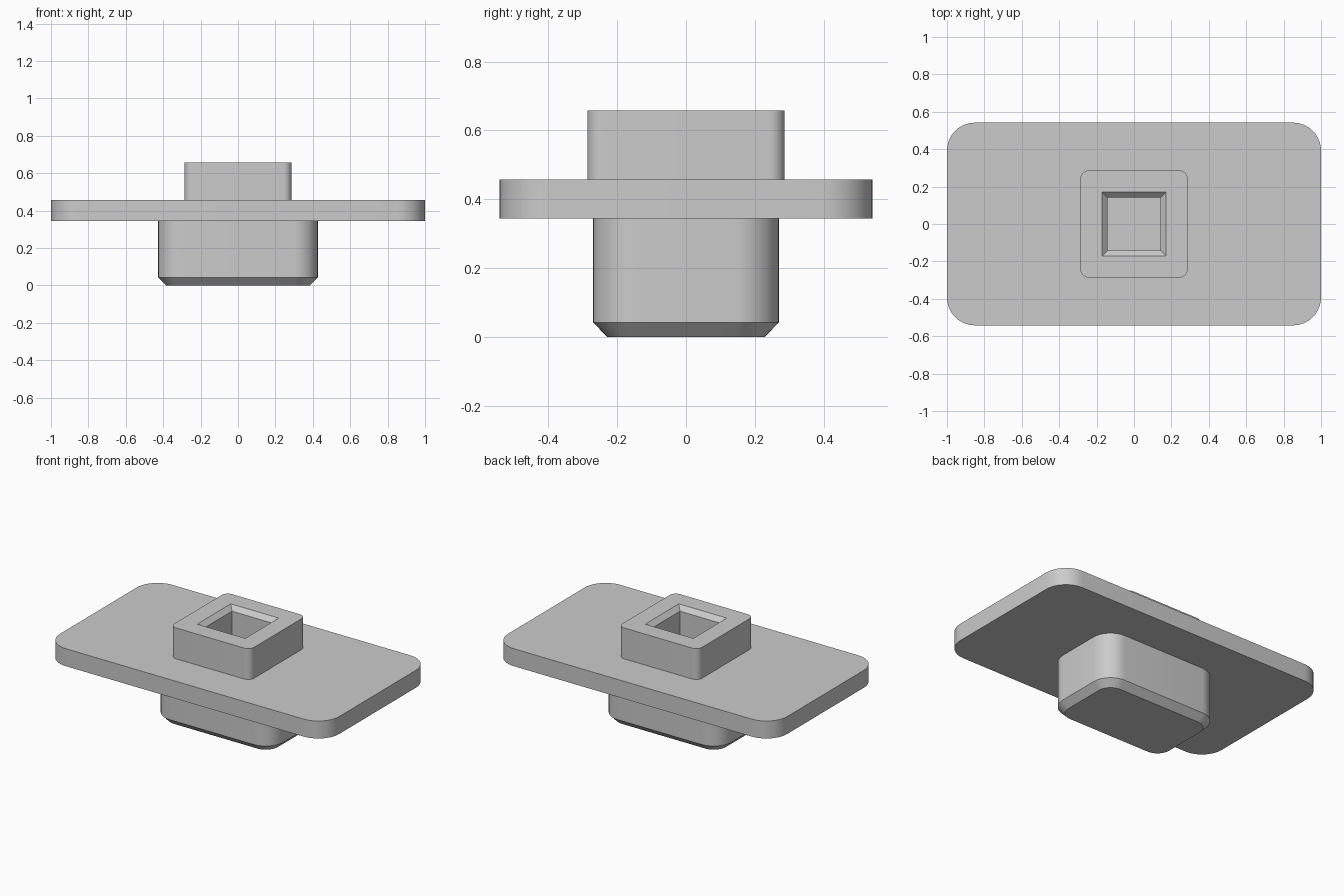
import bpy, bmesh, math

cube = bpy.data.objects.get("Cube")
if cube:
    bpy.data.objects.remove(cube, do_unlink=True)

grey = bpy.data.materials.new("plain_grey")
grey.use_nodes = True
colour = (0.6, 0.6, 0.6, 1)
grey.diffuse_color = colour
grey.node_tree.nodes["Principled BSDF"].inputs["Base Color"].default_value = colour


def rounded_ring(bm, hx, hy, radius, z, steps=10):
    """Ring of vertices around a rectangle; radius 0 gives sharp corners."""
    ring = []
    n = steps if radius else 0
    for i, (sx, sy) in enumerate([(1, 1), (-1, 1), (-1, -1), (1, -1)]):
        for k in range(n + 1):
            a = math.pi / 2 * (i + k / max(n, 1))
            ring.append(bm.verts.new((sx * (hx - radius) + radius * math.cos(a),
                                      sy * (hy - radius) + radius * math.sin(a), z)))
    return ring


def loft(name, sections):
    """Closed solid through (half x, half y, corner radius, z) sections."""
    bm = bmesh.new()
    rings = [rounded_ring(bm, *s) for s in sections]
    for low, high in zip(rings, rings[1:]):
        for i in range(len(low)):
            j = (i + 1) % len(low)
            bm.faces.new((low[i], low[j], high[j], high[i]))
    bm.faces.new(rings[0][::-1])
    bm.faces.new(rings[-1])
    mesh = bpy.data.meshes.new(name)
    bm.to_mesh(mesh)
    bm.free()
    mesh.materials.append(grey)
    obj = bpy.data.objects.new(name, mesh)
    bpy.context.collection.objects.link(obj)
    return obj


BASE_TOP, PLATE_TOP, BOSS_TOP = 0.345, 0.458, 0.658

# Chamfered plug, wide flange and square boss
parts = [
    loft("base_plug", [(0.385, 0.228, 0.088, 0), (0.427, 0.27, 0.13, 0.043),
                       (0.427, 0.27, 0.13, BASE_TOP)]),
    loft("flange_plate", [(1, 0.542, 0.15, BASE_TOP), (1, 0.542, 0.15, PLATE_TOP)]),
    loft("square_boss", [(0.286, 0.286, 0.043, PLATE_TOP), (0.286, 0.286, 0.043, BOSS_TOP)]),
]

# Square socket with a chamfered mouth, sunk through boss and flange
HOLE, LIP = 0.143, 0.029
cutter = loft("socket_cutter", [(HOLE, HOLE, 0, 0.2), (HOLE, HOLE, 0, BOSS_TOP - LIP),
                                (HOLE + 2 * LIP, HOLE + 2 * LIP, 0, BOSS_TOP + LIP)])
cutter.hide_render = True

for part in parts:
    bpy.ops.object.select_all(action="DESELECT")
    part.select_set(True)
    bpy.context.view_layer.objects.active = part
    cut = part.modifiers.new("socket", "BOOLEAN")
    cut.operation = "DIFFERENCE"
    cut.solver = "EXACT"
    cut.object = cutter
    bpy.ops.object.modifier_apply(modifier=cut.name)
    bpy.ops.object.shade_smooth_by_angle(angle=math.radians(30))

bpy.data.objects.remove(cutter, do_unlink=True)
